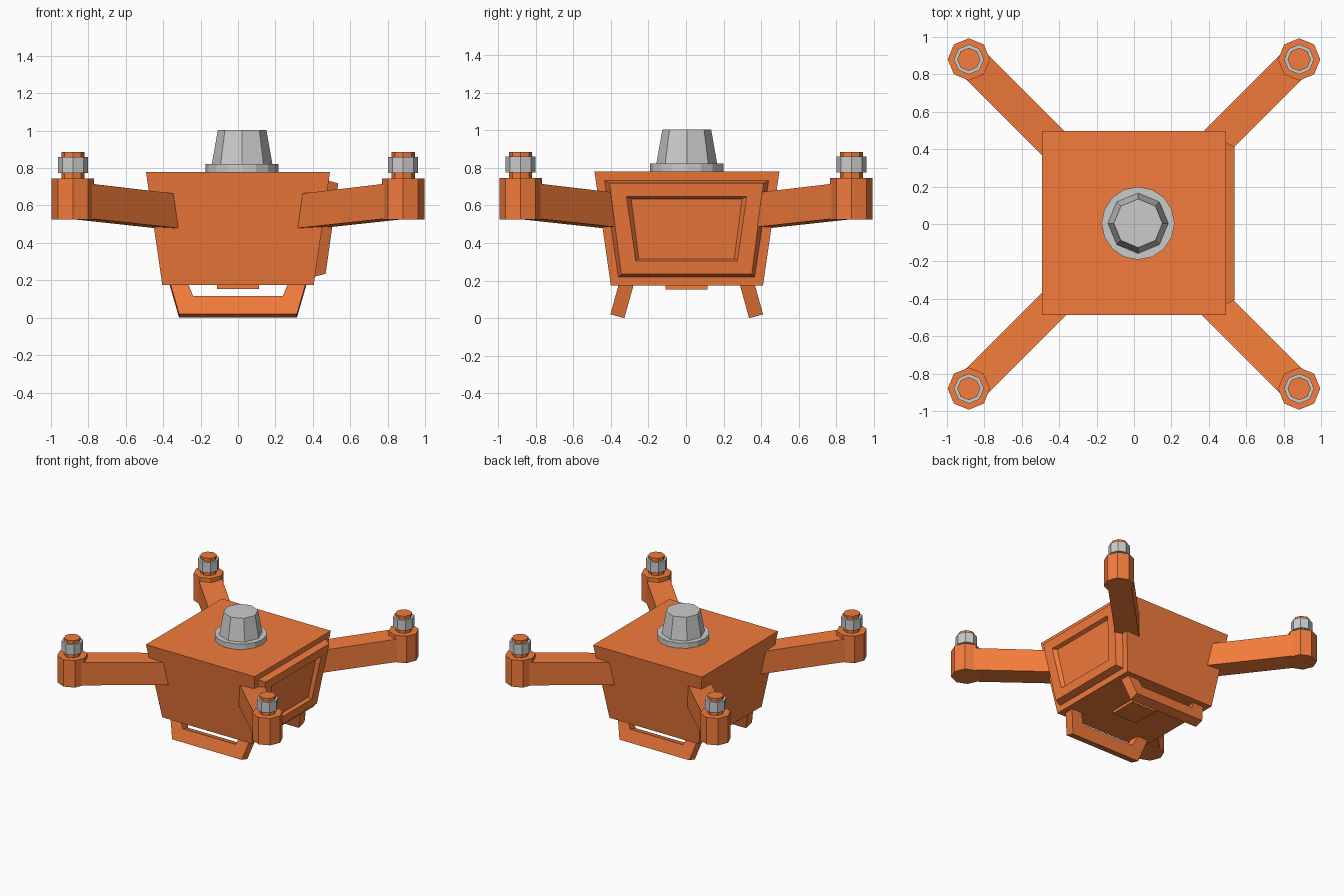
import bpy, bmesh, math
from mathutils import Vector

if "Cube" in bpy.data.objects:
    bpy.data.objects.remove(bpy.data.objects["Cube"])

orange = bpy.data.materials.new("orange_paint")
orange.diffuse_color = (0.9, 0.2, 0.045, 1)
orange.use_nodes = True
orange.node_tree.nodes["Principled BSDF"].inputs["Base Color"].default_value = orange.diffuse_color


def finish(name, bm, mat):
    bmesh.ops.recalc_face_normals(bm, faces=bm.faces)
    me = bpy.data.meshes.new(name)
    bm.to_mesh(me)
    bm.free()
    if mat:
        me.materials.append(mat)
    ob = bpy.data.objects.new(name, me)
    bpy.context.collection.objects.link(ob)
    return ob


def loft(name, rings, mat=None):
    """Skin a list of equal-length point rings and cap both ends."""
    bm = bmesh.new()
    loops = [[bm.verts.new(p) for p in ring] for ring in rings]
    n = len(loops[0])
    for a, b in zip(loops, loops[1:]):
        for i in range(n):
            j = (i + 1) % n
            bm.faces.new((a[i], a[j], b[j], b[i]))
    bm.faces.new(loops[0])
    bm.faces.new(loops[-1])
    return finish(name, bm, mat)


def square(h, z, cx=0, cy=0):
    return [(cx + sx * h, cy + sy * h, z) for sx, sy in ((-1, -1), (1, -1), (1, 1), (-1, 1))]


def circle(r, z, sides, cx, cy):
    return [(cx + r * math.cos(2 * math.pi * i / sides),
             cy + r * math.sin(2 * math.pi * i / sides), z) for i in range(sides)]


def turned(name, cx, cy, steps, sides, mat=None):
    return loft(name, [circle(r, z, sides, cx, cy) for r, z in steps], mat)


# Tapered body and belly plate
loft("body", [square(0.405, 0.175, 0, 0.005), square(0.492, 0.78, 0, 0.005)], orange)
loft("belly_plate", [square(0.112, 0.153, 0, 0.003), square(0.112, 0.185, 0, 0.003)], orange)


# Raised side hatch with a sunken centre, parallel to the sloping right side
def hatch_ring(y_top, z_top, y_bot, z_bot, off):
    pts = ((-y_top, z_top), (y_top, z_top), (y_bot, z_bot), (-y_bot, z_bot))
    return [(0.49 - (0.78 - z) * 0.14 + off, y + 0.003, z) for y, z in pts]


loft("side_hatch", [
    hatch_ring(0.44, 0.735, 0.363, 0.22, -0.01),
    hatch_ring(0.437, 0.733, 0.363, 0.22, 0.0),
    hatch_ring(0.41, 0.718, 0.347, 0.235, 0.055),
    hatch_ring(0.32, 0.646, 0.27, 0.305, 0.055),
    hatch_ring(0.295, 0.635, 0.254, 0.316, 0.028)], orange)

# Antenna on the roof
turned("antenna_base", 0.022, 0.004, [(0.195, 0.775), (0.195, 0.823)], 16)
turned("antenna_cone", 0.022, 0.004, [(0.162, 0.82), (0.13, 1.003)], 8)

# Four rising arms with a motor at each tip
arm_profile = [(0.5, 0.476), (1.245, 0.533), (1.245, 0.72), (0.5, 0.658)]
for side, sx in (("left", -1), ("right", 1)):
    for end, sy in (("front", -1), ("back", 1)):
        tag = end + "_" + side
        along = Vector((sx, sy, 0)).normalized()
        across = Vector((-sy, sx, 0)).normalized() * 0.088
        loft("arm_" + tag, [[along * r + across * s + Vector((0, 0, z))
                             for r, z in arm_profile] for s in (-1, 1)], orange)
        cx, cy = sx * 0.883, sy * 0.88
        turned("motor_" + tag, cx, cy, [(0.113, 0.525), (0.113, 0.745), (0.062, 0.745),
                                        (0.062, 0.885)], 8, orange)
        turned("rotor_collar_" + tag, cx, cy, [(0.062, 0.775), (0.08, 0.775),
                                               (0.08, 0.86), (0.062, 0.86)], 8)

# Two splayed U-shaped landing skids
half = [(0.315, 0.0), (0.371, 0.2), (0.28, 0.2), (0.24, 0.1)]
skid_profile = half + [(-x, v) for x, v in reversed(half)]
tilt = math.radians(15.5)
up = (math.sin(tilt), math.cos(tilt))
for end, sy in (("front", 1), ("back", -1)):
    rings = []
    for d in (0, 0.077):
        rings.append([(x, sy * (-0.406 + v * up[0] + d * up[1]) + 0.004,
                       0.0206 + v * up[1] - d * up[0]) for x, v in skid_profile])
    loft("landing_skid_" + end, rings, orange)
